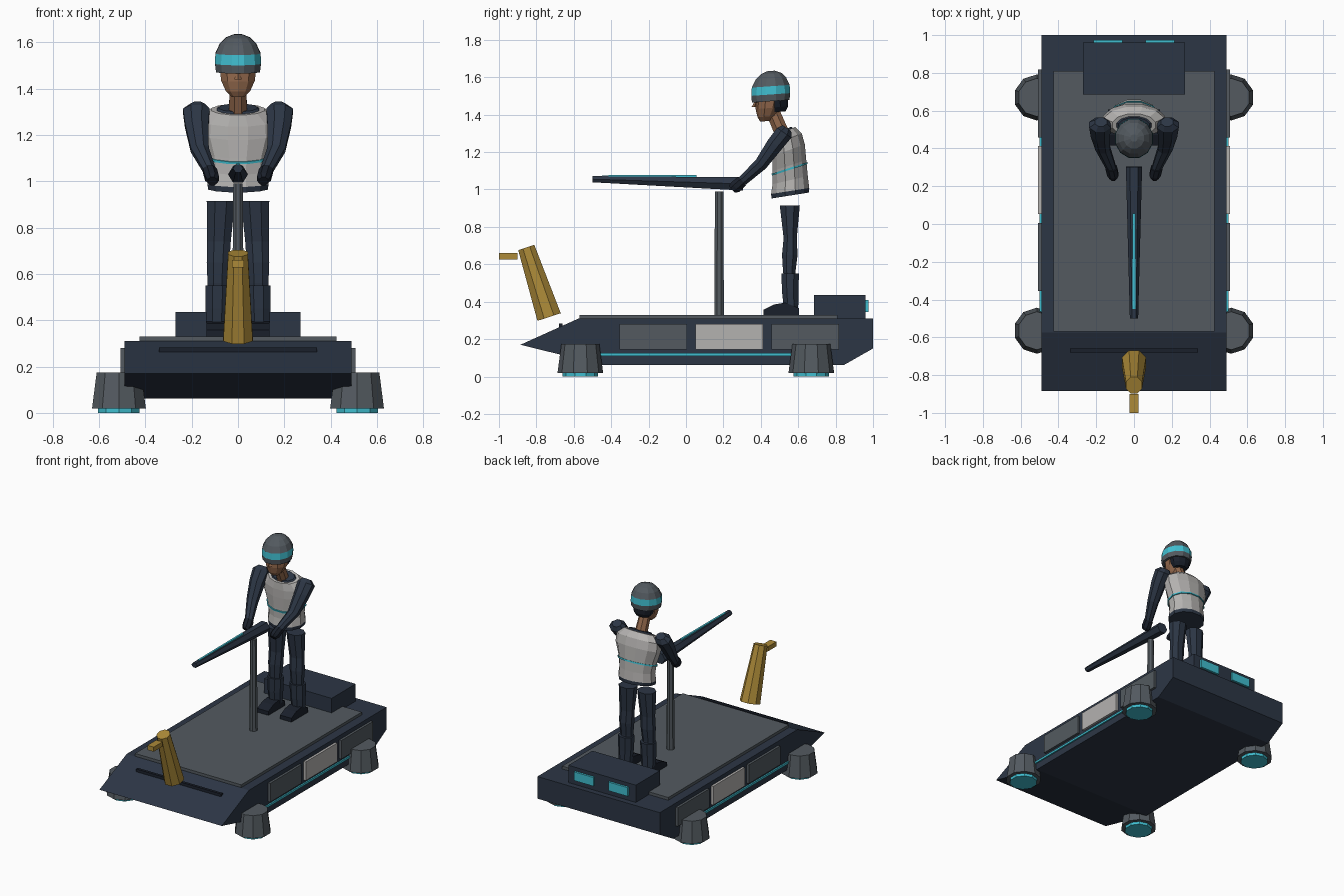
import bpy, bmesh, math
from mathutils import Matrix, Vector


def colour(name, r, g, b):
    m = bpy.data.materials.new(name)
    lin = [((c / 255 + 0.055) / 1.055) ** 2.4 for c in (r, g, b)]
    m.diffuse_color = (*lin, 1)
    return m


NAVY = colour("navy", 44, 54, 69)
SLATE = colour("slate grey", 83, 90, 96)
PALE = colour("pale grey", 180, 178, 176)
CYAN = colour("cyan", 64, 190, 208)
GOLD = colour("gold", 172, 138, 56)
SKIN = colour("skin", 146, 104, 76)
DARK = colour("dark navy", 26, 32, 43)


def finish(name, bm, mats):
    bmesh.ops.recalc_face_normals(bm, faces=bm.faces)
    me = bpy.data.meshes.new(name)
    bm.to_mesh(me)
    bm.free()
    for m in mats:
        me.materials.append(m)
    ob = bpy.data.objects.new(name, me)
    bpy.context.collection.objects.link(ob)
    return ob


def prism(name, yz, x0, x1, mat):
    """Side profile in (y, z) extruded across x."""
    bm = bmesh.new()
    a = [bm.verts.new((x0, y, z)) for y, z in yz]
    b = [bm.verts.new((x1, y, z)) for y, z in yz]
    bm.faces.new(a)
    bm.faces.new(b[::-1])
    n = len(yz)
    for i in range(n):
        j = (i + 1) % n
        bm.faces.new((a[i], a[j], b[j], b[i]))
    return finish(name, bm, [mat])


def box(name, x0, x1, y0, y1, z0, z1, mat):
    return prism(name, [(y0, z0), (y1, z0), (y1, z1), (y0, z1)], x0, x1, mat)


def loft(name, rings, n, mats, bands=None, half=True):
    """Skin rings (x, y, z, rx, ry, tilt about x); bands gives a material per section."""
    bm = bmesh.new()
    loops = []
    for x, y, z, rx, ry, tilt in rings:
        rot = Matrix.Rotation(math.radians(tilt), 3, 'X')
        loop = []
        for i in range(n):
            t = 2 * math.pi * (i + (0.5 if half else 0)) / n
            loop.append(bm.verts.new(Vector((x, y, z)) + rot @ Vector((rx * math.cos(t), ry * math.sin(t), 0))))
        loops.append(loop)
    bands = bands or [0] * (len(rings) - 1)
    for k in range(len(loops) - 1):
        for i in range(n):
            j = (i + 1) % n
            f = bm.faces.new((loops[k][i], loops[k][j], loops[k + 1][j], loops[k + 1][i]))
            f.material_index = bands[k]
    bm.faces.new(loops[0][::-1]).material_index = bands[0]
    bm.faces.new(loops[-1]).material_index = bands[-1]
    return finish(name, bm, mats)


# Platform
prism("hull", [(-0.885, 0.17), (-0.575, 0.31), (1.0, 0.31), (1.0, 0.15),
               (0.845, 0.062), (-0.45, 0.062)], -0.49, 0.49, NAVY)
box("deck_plate", -0.425, 0.425, -0.57, 0.81, 0.30, 0.33, SLATE)
box("rear_box", -0.27, 0.27, 0.685, 0.96, 0.30, 0.435, NAVY)
box("nose_slot", -0.34, 0.34, -0.68, -0.66, 0.25, 0.283, DARK)

for s, side in ((-1, "left"), (1, "right")):
    # Side panels, light strip and rear lights
    for i, y in enumerate((-0.355, 0.052, 0.458)):
        box(f"{side}_panel_{i}", s * 0.485, s * 0.507, y, y + 0.36, 0.145, 0.28, PALE if i == 1 else SLATE)
    box(f"{side}_light_strip", s * 0.485, s * 0.5, -0.55, 0.65, 0.11, 0.125, CYAN)
    box(f"{side}_rear_light", s * 0.06, s * 0.215, 0.955, 0.975, 0.345, 0.408, CYAN)
    # Hover pods
    for end, y in (("front", -0.565), ("rear", 0.67)):
        loft(f"{side}_{end}_pod", [(s * 0.514, y, 0.02, 0.122, 0.122, 0),
                                   (s * 0.514, y, 0.175, 0.101, 0.101, 0)], 10, [SLATE])
        loft(f"{side}_{end}_pod_glow", [(s * 0.514, y, 0, 0.094, 0.094, 0),
                                        (s * 0.514, y, 0.03, 0.094, 0.094, 0)], 10, [CYAN])

# Front tower with its spout
loft("tower", [(0, -0.732, 0.318, 0.069, 0.071, 18), (0, -0.854, 0.69, 0.046, 0.049, 18)], 8, [GOLD])
box("spout", -0.025, 0.025, -1.0, -0.9, 0.627, 0.66, GOLD)

# Post and long control bar
loft("post", [(0, 0.177, 0.33, 0.028, 0.028, 0), (0, 0.177, 0.99, 0.022, 0.024, 0)], 8, [SLATE])
loft("control_bar", [(0, -0.5, 1.055, 0.022, 0.019, -88), (0, 0.303, 1.03, 0.043, 0.041, -88)],
     6, [NAVY], half=False)
prism("bar_light", [(-0.45, 1.06), (0.055, 1.055), (0.055, 1.078), (-0.45, 1.076)], -0.007, 0.007, CYAN)

# Rider: legs, boots and arms
for s, side in ((-1, "left"), (1, "right")):
    loft(f"{side}_thigh", [(s * 0.088, 0.555, 0.52, 0.045, 0.032, 0),
                           (s * 0.088, 0.552, 0.56, 0.047, 0.036, 0),
                           (s * 0.086, 0.555, 0.65, 0.053, 0.045, 0),
                           (s * 0.082, 0.557, 0.74, 0.055, 0.038, 0),
                           (s * 0.074, 0.555, 0.915, 0.066, 0.058, 0)], 8, [NAVY])
    loft(f"{side}_boot", [(s * 0.092, 0.563, 0.335, 0.046, 0.04, 0),
                          (s * 0.09, 0.557, 0.45, 0.054, 0.047, 0),
                          (s * 0.088, 0.557, 0.55, 0.057, 0.051, 0)], 8, [NAVY])
    prism(f"{side}_foot", [(0.415, 0.33), (0.605, 0.33), (0.605, 0.365), (0.53, 0.395),
                           (0.47, 0.385), (0.415, 0.358)], s * 0.047, s * 0.137, DARK)
    loft(f"{side}_arm", [(s * 0.118, 0.29, 1.035, 0.028, 0.028, -48),
                         (s * 0.165, 0.40, 1.135, 0.042, 0.038, -42),
                         (s * 0.178, 0.475, 1.24, 0.055, 0.048, -35),
                         (s * 0.18, 0.525, 1.303, 0.062, 0.05, -35),
                         (s * 0.175, 0.54, 1.328, 0.035, 0.03, -35)], 8, [NAVY])
    loft(f"{side}_glove", [(s * 0.11, 0.245, 1.0, 0.022, 0.026, -48),
                           (s * 0.112, 0.262, 1.012, 0.032, 0.036, -48),
                           (s * 0.121, 0.30, 1.045, 0.033, 0.034, -48)], 8, [DARK])

# Torso with belt, vest and trim
loft("torso", [(0, 0.558, 0.968, 0.133, 0.105, 9),
               (0, 0.557, 0.992, 0.137, 0.107, 9),
               (0, 0.557, 1.05, 0.13, 0.1, 13),
               (0, 0.553, 1.128, 0.143, 0.098, 18),
               (0, 0.548, 1.21, 0.17, 0.096, 20),
               (0, 0.54, 1.268, 0.168, 0.088, 22),
               (0, 0.524, 1.31, 0.118, 0.066, 22)], 12, [NAVY, PALE], [0, 1, 1, 1, 1, 1])
loft("vest_trim", [(0, 0.555, 1.105, 0.146, 0.104, 18),
                   (0, 0.553, 1.115, 0.147, 0.104, 18)], 12, [CYAN])
loft("collar", [(0, 0.524, 1.305, 0.1, 0.055, 22), (0, 0.52, 1.318, 0.085, 0.048, 22)], 12, [NAVY])

# Neck and head
loft("neck", [(0, 0.518, 1.29, 0.043, 0.042, 25), (0, 0.462, 1.42, 0.038, 0.04, 20)], 8, [SKIN])
loft("head", [(0, 0.425, 1.365, 0.03, 0.028, 4), (0, 0.432, 1.39, 0.055, 0.05, 4),
              (0, 0.443, 1.435, 0.076, 0.071, 4), (0, 0.452, 1.5, 0.085, 0.08, 4)], 10, [SKIN])
loft("hair", [(0, 0.487, 1.415, 0.05, 0.045, 4), (0, 0.487, 1.44, 0.07, 0.058, 4),
              (0, 0.482, 1.49, 0.084, 0.065, 4)], 10, [DARK])
loft("nose", [(0, 0.365, 1.44, 0.016, 0.015, 0), (0, 0.378, 1.48, 0.006, 0.006, 0)], 4, [SKIN], half=False)
for s, side in ((-1, "left"), (1, "right")):
    box(f"{side}_eye", s * 0.022, s * 0.05, 0.373, 0.381, 1.465, 1.478, DARK)

# Helmet with coloured band
loft("helmet", [(0, 0.453, 1.472, 0.098, 0.104, 4), (0, 0.453, 1.508, 0.103, 0.108, 4),
                (0, 0.453, 1.552, 0.101, 0.105, 4), (0, 0.454, 1.592, 0.082, 0.085, 4),
                (0, 0.455, 1.62, 0.055, 0.057, 4), (0, 0.455, 1.634, 0.02, 0.02, 4)],
     12, [SLATE, CYAN], [0, 1, 0, 0, 0])
